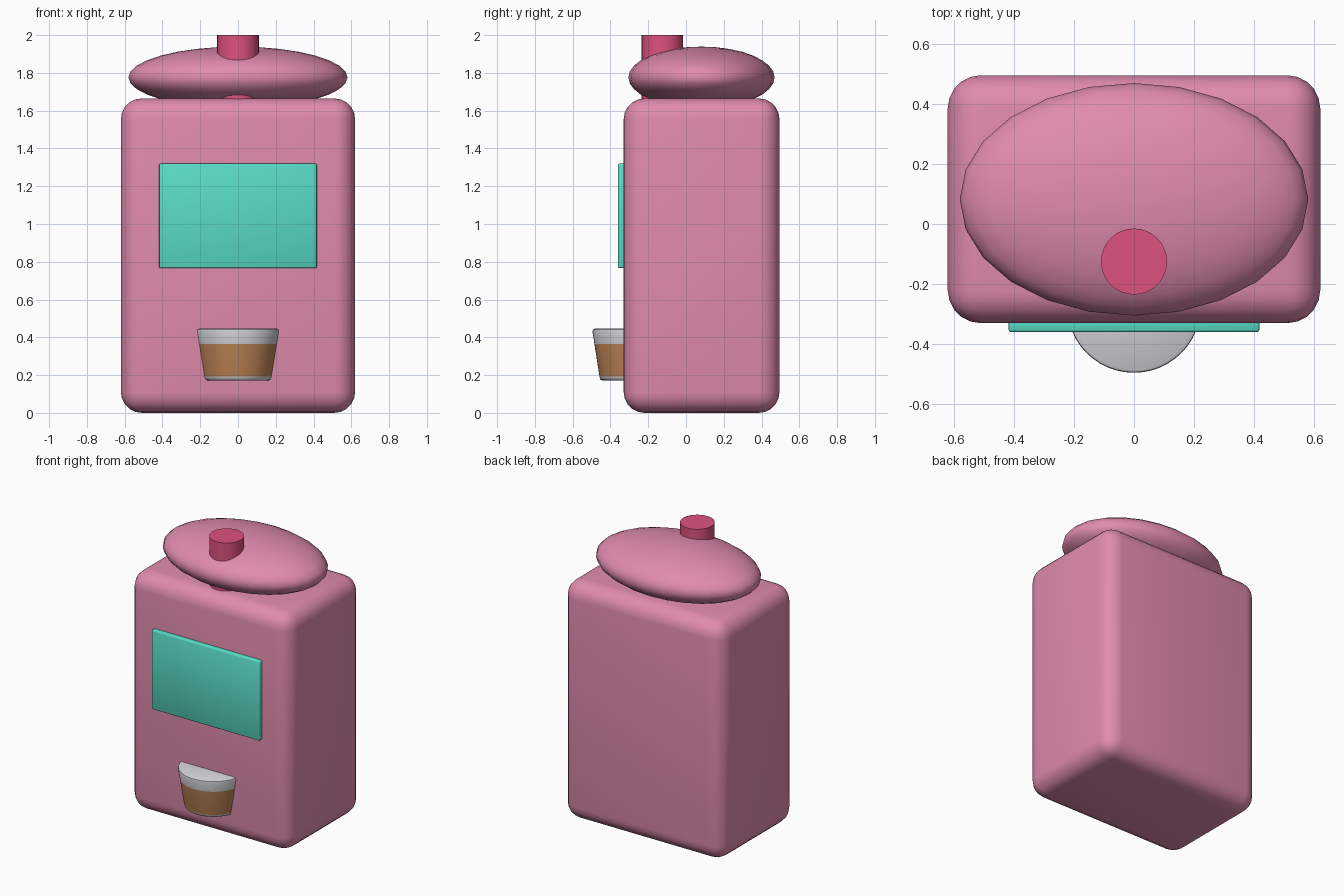
import bpy, bmesh, math
from mathutils import Matrix, Vector

cube = bpy.data.objects.get("Cube")
if cube:
    bpy.data.objects.remove(cube, do_unlink=True)


def material(name, rgb):
    mat = bpy.data.materials.new(name)
    mat.use_nodes = True
    color = (*rgb, 1)
    mat.diffuse_color = color
    mat.node_tree.nodes["Principled BSDF"].inputs["Base Color"].default_value = color
    return mat


pink = material("soft pink", (0.75, 0.26, 0.42))
rose = material("deep rose", (0.73, 0.085, 0.21))
teal = material("teal", (0.10, 0.72, 0.56))
grey = material("light grey", (0.65, 0.65, 0.69))
brown = material("coffee brown", (0.53, 0.24, 0.095))


def make_object(name, bm, mats, angle):
    bmesh.ops.recalc_face_normals(bm, faces=bm.faces)
    mesh = bpy.data.meshes.new(name)
    bm.to_mesh(mesh)
    bm.free()
    for mat in mats:
        mesh.materials.append(mat)
    obj = bpy.data.objects.new(name, mesh)
    bpy.context.collection.objects.link(obj)
    bpy.ops.object.select_all(action="DESELECT")
    obj.select_set(True)
    bpy.context.view_layer.objects.active = obj
    bpy.ops.object.shade_smooth_by_angle(angle=math.radians(angle))
    return obj


def rounded_box(name, low, high, radius, segments, mat):
    low, high = Vector(low), Vector(high)
    bm = bmesh.new()
    place = Matrix.Translation((low + high) / 2) @ Matrix.Diagonal((*(high - low), 1))
    bmesh.ops.create_cube(bm, size=1, matrix=place)
    bmesh.ops.bevel(bm, geom=bm.edges[:], offset=radius, segments=segments,
                    profile=0.5, affect="EDGES")
    return make_object(name, bm, [mat], 60)


# Main housing and front screen
rounded_box("body", (-0.62, -0.33, 0), (0.62, 0.495, 1.665), 0.11, 5, pink)
rounded_box("screen", (-0.417, -0.36, 0.766), (0.417, -0.30, 1.32), 0.008, 2, teal)

# Flattened oval lid
bm = bmesh.new()
lid_place = Matrix.Translation((0, 0.082, 1.776)) @ Matrix.Diagonal((0.58, 0.387, 0.163, 1))
bmesh.ops.create_uvsphere(bm, u_segments=24, v_segments=16, radius=1, matrix=lid_place)
make_object("lid", bm, [pink], 60)

# Knob passing through the lid
bm = bmesh.new()
bmesh.ops.create_cone(bm, cap_ends=True, segments=32, radius1=0.11, radius2=0.11,
                      depth=0.4, matrix=Matrix.Translation((0, -0.125, 1.8)))
make_object("knob", bm, [rose], 30)

# Tapered cup turned from a profile, with a coloured middle band
profile = [(0, 0.172), (0.172, 0.172), (0.182, 0.178), (0.186, 0.192),
           (0.213, 0.366), (0.223, 0.43), (0.221, 0.441), (0.212, 0.446), (0, 0.446)]
bm = bmesh.new()
verts = [bm.verts.new((r, 0, z)) for r, z in profile]
edges = [bm.edges.new(pair) for pair in zip(verts, verts[1:])]
bmesh.ops.spin(bm, geom=verts + edges, cent=(0, 0, 0), axis=(0, 0, 1),
               angle=math.tau, steps=48)
bmesh.ops.remove_doubles(bm, verts=bm.verts[:], dist=0.0005)
for face in bm.faces:
    if 0.192 < face.calc_center_median().z < 0.366:
        face.material_index = 1
bmesh.ops.translate(bm, verts=bm.verts[:], vec=(0, -0.272, 0))
make_object("cup", bm, [grey, brown], 50)
